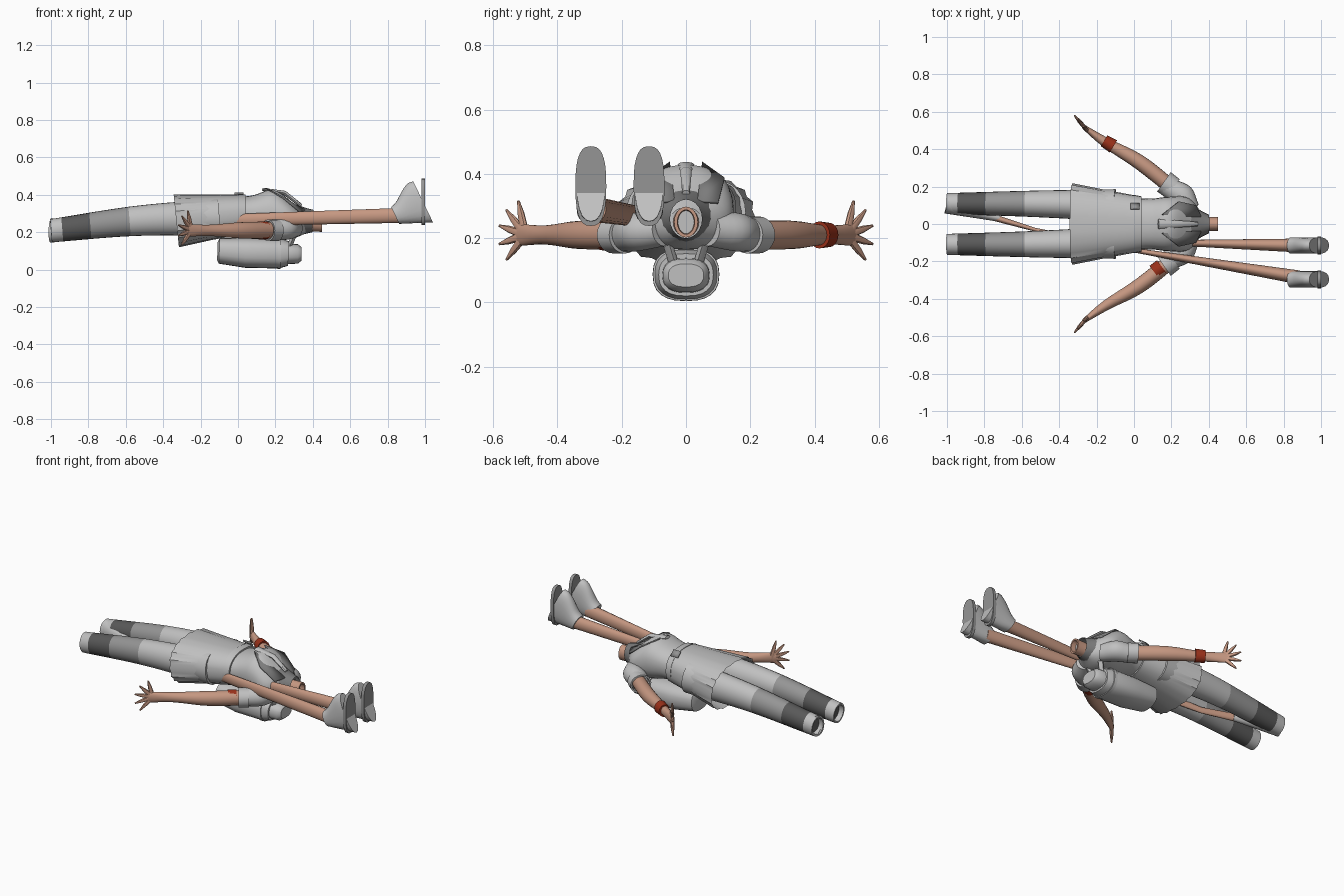
import bpy, bmesh, math
from mathutils import Vector

cube = bpy.data.objects.get("Cube")
if cube:
    bpy.data.objects.remove(cube, do_unlink=True)


def material(name, red, green, blue):
    mat = bpy.data.materials.new(name)
    mat.use_nodes = True
    mat.diffuse_color = (red, green, blue, 1)
    mat.node_tree.nodes["Principled BSDF"].inputs["Base Color"].default_value = mat.diffuse_color
    return mat


CLOTH = material("light grey cloth", .53, .53, .53)
STOCKING = material("mid grey stocking", .3, .3, .3)
SOCK = material("dark grey sock", .1, .1, .1)
COLLAR = material("collar grey", .2, .2, .2)
SKIN = material("skin", .56, .31, .22)
RED = material("red band", .32, .03, .01)


def finish(bm, name, materials):
    mesh = bpy.data.meshes.new(name)
    bm.to_mesh(mesh)
    bm.free()
    for mat in materials:
        mesh.materials.append(mat)
    part = bpy.data.objects.new(name, mesh)
    bpy.context.collection.objects.link(part)
    bpy.ops.object.select_all(action='DESELECT')
    part.select_set(True)
    bpy.context.view_layer.objects.active = part
    bpy.ops.object.shade_smooth_by_angle(angle=math.radians(40))
    return part


def spline(rings, steps):
    """Fill in smooth rings between the given ones."""
    def beyond(end, inner):
        return [e + e - i for e, i in zip(end, inner)]

    path = [beyond(rings[0], rings[1]), *rings, beyond(rings[-1], rings[-2])]
    filled = []
    for before, start, end, after in zip(path, path[1:], path[2:], path[3:]):
        for step in range(steps):
            t = step / steps
            filled.append([q + t / 2 * (r - p + t * (2 * p - 5 * q + 4 * r - s + t * (3 * (q - r) + s - p)))
                           for p, q, r, s in zip(before, start, end, after)])
    return filled + [rings[-1]]


def loft(name, *rings, materials, steps=1, sides=20, power=2, pleat=0, caps=True,
         hollow=None, paint=None, flip=1):
    """Skin rings of (x, y, z, half width, half height); hollow colours the open last end."""
    rings = spline(rings, steps)
    bm = bmesh.new()
    along = (Vector(rings[-1][:3]) - Vector(rings[0][:3])).normalized()
    side = along.cross(Vector((0, 0, 1))).normalized()
    up = side.cross(along)
    loops = []
    for row, (x, y, z, width, height) in enumerate(rings):
        loop = []
        for k in range(sides):
            angle = math.tau * k / sides
            across, rise = (math.copysign(abs(v) ** (2 / power), v) for v in (math.cos(angle), math.sin(angle)))
            fold = 1 + pleat * row * (-1) ** k
            point = Vector((x, y, z)) + (side * across * width + up * rise * height) * fold
            loop.append(bm.verts.new((point.x, point.y * flip, point.z)))
        loops.append(loop)
    for near, far in zip(loops, loops[1:]):
        for k in range(sides):
            face = bm.faces.new((near[k - 1], near[k], far[k], far[k - 1]))
            if paint:
                face.material_index = paint(face.calc_center_median().x)
    if caps:
        bm.faces.new(loops[0])
        last = bm.faces.new(loops[-1])
    bmesh.ops.recalc_face_normals(bm, faces=bm.faces)
    if hollow:
        bmesh.ops.inset_individual(bm, faces=[last], thickness=.01)
        bmesh.ops.inset_individual(bm, faces=[last], thickness=.002, depth=-.03)
        last.material_index = len(materials)
        materials = materials + [hollow]
    return finish(bm, name, materials)


def centred(name, *rings, **options):
    """Loft rings of (x, z, half width, half height) on the centre line."""
    return loft(name, *[(x, 0, z, width, height) for x, z, width, height in rings], **options)


def plate(name, points, mat, flip=1):
    bm = bmesh.new()
    bm.faces.new([bm.verts.new((x, y * flip, z)) for x, y, z in points])
    part = finish(bm, name, [mat])
    modifier = part.modifiers.new("thickness", 'SOLIDIFY')
    modifier.thickness = .008
    modifier.offset = 0


def leg_colour(x):
    if x > -.58 or x < -.94:
        return 0
    return 1 if x > -.79 else 2


# Torso, skirt and neck
centred("torso", (-.15, .28, .16, .1), (.06, .295, .135, .1), (.18, .3, .145, .128), (.29, .26, .14, .095),
        (.37, .245, .05, .05), materials=[CLOTH], steps=5, sides=28, power=2.3)
centred("skirt", (.02, .295, .15, .107), (-.15, .28, .18, .12), (-.33, .26, .213, .138),
        materials=[CLOTH], sides=40, power=2.4, pleat=.012, caps=False)
centred("belt", (0, .295, .156, .11), (.04, .295, .148, .107), materials=[CLOTH], sides=28, power=2.3)
centred("neck", (.32, .25, .05, .05), (.38, .25, .038, .045), (.45, .25, .037, .048),
        materials=[SKIN], hollow=CLOTH)
centred("neck_collar", (.3, .265, .11, .085), (.36, .26, .07, .07), (.4, .26, .05, .06),
        materials=[COLLAR], caps=False)
centred("neck_tie", (.34, .34, .012, .01), (.25, .41, .018, .012), (.13, .43, .026, .008),
        materials=[CLOTH], sides=8)
plate("belt_buckle", [(x, y, .49 - y) for x, y in ((-.02, .08), (.03, .08), (.03, .11), (-.02, .11))], STOCKING)

# Paired collar flaps, pack straps, legs and arms
for flip, tag in ((1, "left_"), (-1, "right_")):
    plate(tag + "lapel", [(.36, .035, .315), (.33, .1, .31), (.24, .12, .385), (.15, .05, .435)], COLLAR, flip)
    loft(tag + "pack_strap", (.27, .035, .11, .015, .01), (.33, .08, .26, .015, .01),
         materials=[CLOTH], sides=8, power=4, flip=flip)
    loft(tag + "leg", (-.1, .1, .28, .086, .1), (-.55, .108, .26, .07, .08), (-1, .109, .208, .056, .062),
         materials=[CLOTH, STOCKING, SOCK], paint=leg_colour, steps=15, sides=24, hollow=SOCK, flip=flip)
    loft(tag + "sleeve", (.31, .07, .225, .05, .05), (.26, .15, .22, .064, .06), (.18, .2, .21, .055, .054),
         materials=[CLOTH], steps=4, flip=flip)
    loft(tag + "sleeve_cuff", (.21, .19, .21, .06, .058), (.16, .225, .21, .064, .058),
         materials=[CLOTH], hollow=COLLAR, flip=flip)
    loft(tag + "arm", (.22, .18, .21, .04, .044), (.03, .33, .21, .04, .044), (-.15, .435, .21, .027, .03),
         (-.27, .52, .21, .012, .034), materials=[SKIN], steps=4, flip=flip)

    # Spread fingers fan out from the palm, thumb uppermost
    palm = Vector((-.25, .5, .21))
    reach = Vector((-.65, .76, 0))
    for number, finger in enumerate(("little", "ring", "middle", "index", "thumb")):
        angle = math.radians(30 * number - 45)
        ray = reach * math.cos(angle) + Vector((0, 0, math.sin(angle)))
        loft(tag + finger + "_finger", (*palm, .012, .016), (*(palm + ray * .07), .01, .011),
             (*(palm + ray * .11), .004, .004), materials=[SKIN], sides=8, flip=flip)

# Arm bands, one at the wrist and one near the elbow
loft("left_wrist_band", (-.11, .415, .21, .038, .042), (-.16, .445, .21, .034, .038), materials=[RED])
loft("right_arm_band", (.15, .23, .21, .045, .048), (.11, .26, .21, .045, .048), materials=[RED], flip=-1)

# Rolled pack on the back, with a narrower end cap
centred("backpack", (-.11, .1, .06, .05), (-.1, .1, .088, .068), (.04, .09, .102, .08), (.22, .086, .1, .08),
        (.27, .086, .085, .066), materials=[CLOTH], sides=24, power=2.5)
centred("pack_end", (.26, .084, .074, .054), (.32, .084, .072, .052), (.34, .084, .055, .036),
        materials=[CLOTH], sides=24, power=2.5)
centred("pack_seam", (.21, .087, .104, .083), (.23, .087, .103, .082), materials=[CLOTH], sides=24, power=2.5)

# Long bare legs running out past the neck, one stretched back to a cuff
loft("outer_bare_leg", (.88, -.285, .29, .037, .04), (0, -.14, .266, .012, .032), (-.53, -.03, .2, .01, .02),
     (-.75, .035, .2, .018, .025), materials=[SKIN])
loft("inner_bare_leg", (.88, -.115, .29, .037, .04), (.2, -.1, .27, .014, .03), (-.2, -.07, .25, .01, .02),
     materials=[SKIN])
loft("stretched_cuff", (-.72, .03, .2, .018, .024), (-1, .105, .21, .05, .066), materials=[CLOTH], hollow=SOCK)

# Boots with flat soles and laces, toes pointing up
for y, tag in ((-.296, "outer_"), (-.115, "inner_")):
    upper = []
    for t in (0, .2, .4, .6, .8, 1):
        half = .05 + .072 * math.sin(t * math.pi / 2) ** 1.5
        upper.append((.84 + .15 * t, y, .24 + half, .044, half))
    loft(tag + "boot", *upper, materials=[CLOTH], steps=2, power=2.3)
    loft(tag + "boot_sole", (.98, y, .362, .048, .124), (1, y, .362, .048, .124),
         materials=[STOCKING], sides=28, power=2.7)
    for ring, (x, middle, height, width, half) in enumerate(upper[1:4]):
        z = height + half
        plate(tag + "boot_lace_" + str(ring), [(x, y - .02, z), (x + .01, y - .02, z + .01),
              (x + .01, y + .02, z + .01), (x, y + .02, z)], STOCKING)
